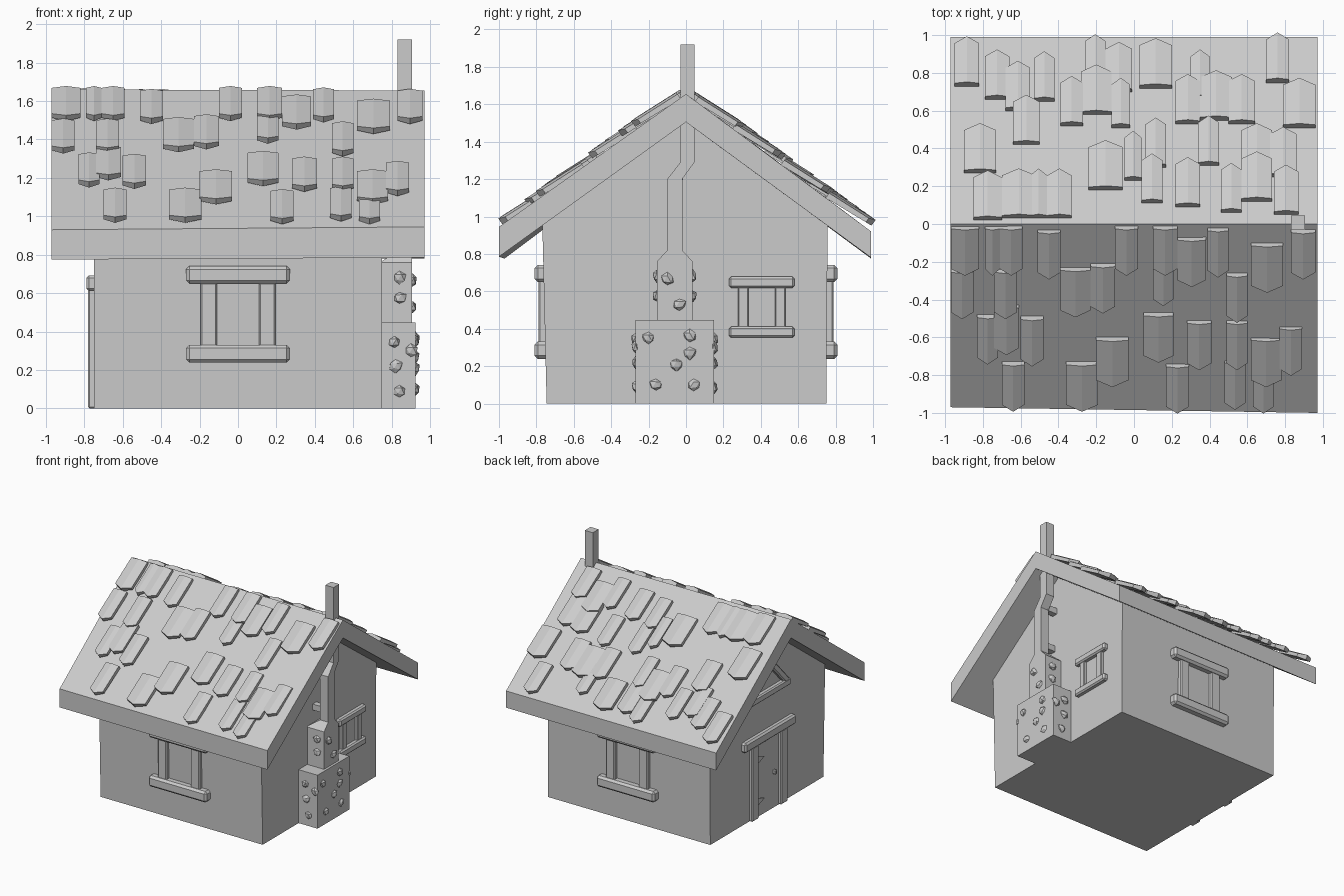
import bpy, bmesh, math, random
from mathutils import Matrix, Vector

if "Cube" in bpy.data.objects:
    bpy.data.objects.remove(bpy.data.objects["Cube"])

random.seed(4)
grey = bpy.data.materials.new("plain grey")
grey.diffuse_color = (0.6, 0.6, 0.6, 1)
grey.use_nodes = True
grey.node_tree.nodes["Principled BSDF"].inputs["Base Color"].default_value = grey.diffuse_color


def finish(name, bm):
    bmesh.ops.recalc_face_normals(bm, faces=bm.faces)
    me = bpy.data.meshes.new(name)
    bm.to_mesh(me)
    bm.free()
    me.materials.append(grey)
    ob = bpy.data.objects.new(name, me)
    bpy.context.collection.objects.link(ob)
    return ob


def loft(name, rings):
    """Skin a list of equal-length vertex rings and cap both ends."""
    bm = bmesh.new()
    rows = [[bm.verts.new(p) for p in r] for r in rings]
    n = len(rows[0])
    for a, b in zip(rows, rows[1:]):
        for i in range(n):
            bm.faces.new((a[i], a[(i + 1) % n], b[(i + 1) % n], b[i]))
    bm.faces.new(rows[0])
    bm.faces.new(rows[-1])
    return finish(name, bm)


def box(name, centre, size, bevel=0.0, mat=Matrix()):
    bm = bmesh.new()
    bmesh.ops.create_cube(bm, size=1)
    bmesh.ops.scale(bm, vec=size, verts=bm.verts)
    if bevel:
        bmesh.ops.bevel(bm, geom=bm.edges[:], offset=bevel, segments=1, affect='EDGES')
    bmesh.ops.translate(bm, vec=centre, verts=bm.verts)
    bm.transform(mat)
    return finish(name, bm)


# House body with gable ends
prof = [(-.745, 0), (.75, 0), (.757, .955), (0, 1.51), (-.768, .955)]
loft("house_body", [[(x, y, z) for y, z in prof] for x in (-.75, .75)])

# Roof slab, slightly uneven from end to end
left = [(-.97, .93), (0, 1.66), (.99, .92), (.99, .775), (0, 1.505), (-.97, .775)]
right = [(-1.0, .945), (0, 1.655), (.99, .92), (.99, .78), (0, 1.505), (-1.0, .785)]
loft("roof", [[(x, y, z) for y, z in p] for x, p in ((-.972, left), (.972, right))])

# Scattered shingles: (left x, right x, distance of upper edge from ridge)
front_tiles = [
    (-.97, -.82, .01), (-.79, -.71, .01), (-.71, -.59, .01), (-.51, -.39, .03), (-.10, .02, .01),
    (.10, .23, .01), (.23, .38, .07), (.39, .50, .02), (.62, .79, .10), (.83, .96, .03),
    (-.97, -.85, .24), (-.74, -.62, .24), (-.39, -.23, .23), (-.23, -.10, .21), (.10, .21, .17),
    (.49, .60, .26), (-.83, -.72, .48), (-.74, -.61, .43), (-.60, -.48, .49), (-.20, -.03, .60),
    (.05, .21, .47), (.28, .41, .51), (.49, .60, .51), (.62, .78, .60), (.77, .89, .54),
    (-.70, -.58, .73), (-.36, -.19, .73), (.17, .29, .74), (.48, .59, .72), (.63, .74, .74)]
back_tiles = [
    (-.95, -.82, .73), (-.79, -.66, .66), (-.68, -.55, .60), (-.53, -.42, .65), (-.26, -.15, .74),
    (-.15, -.01, .70), (.03, .20, .72), (.70, .82, .75), (-.64, -.50, .42), (-.39, -.27, .52),
    (-.28, -.12, .58), (-.12, -.02, .51), (.22, .35, .53), (.30, .40, .66), (.35, .52, .55),
    (.50, .64, .53), (.79, .96, .51), (-.90, -.73, .27), (-.24, -.06, .18), (-.05, .04, .23),
    (.04, .15, .11), (.06, .17, .30), (.34, .45, .31), (.57, .73, .27), (.72, .86, .25),
    (-.85, -.70, .02), (-.70, -.52, .03), (-.55, -.46, .03), (-.46, -.33, .03), (.22, .35, .09),
    (.46, .57, .06), (.57, .73, .12), (.74, .87, .05)]
A = math.atan2(.72, .98)


def shingles(name, tiles, side):
    bm = bmesh.new()
    down = Vector((0, side * math.cos(A), -math.sin(A)))
    up = Vector((0, side * math.sin(A), math.cos(A)))
    for x0, x1, d in tiles:
        base = Vector(((x0 + x1) / 2, 0, 1.655)) + down * (d / math.cos(A))
        w, L = (x1 - x0) / 2, .285
        # upper edge, shoulders and pointed tip, with a raised centre crease
        pts = [(-w, 0, 0), (0, 0, 1), (w, 0, 0), (w, L - .035, 0), (0, L, 1), (-w, L - .035, 0)]
        lo, hi = [], []
        for u, v, c in pts:
            t = v / L
            p = base + Vector((u, 0, 0)) + down * v
            lo.append(bm.verts.new(p + up * (-.005 + .025 * t)))
            hi.append(bm.verts.new(p + up * (.026 + .02 * t + .012 * c)))
        for r in (lo, hi):
            bm.faces.new((r[0], r[1], r[4], r[5]))
            bm.faces.new((r[1], r[2], r[3], r[4]))
        for i in range(6):
            j = (i + 1) % 6
            bm.faces.new((lo[i], lo[j], hi[j], hi[i]))
    finish(name, bm)


shingles("front_shingles", front_tiles, -1)
shingles("back_shingles", back_tiles, 1)


# Window frames: two sills and two posts, built facing -y
def window(name, pos, angle, s):
    m = Matrix.Translation(pos) @ Matrix.Rotation(angle, 4, 'Z') @ Matrix.Scale(s, 4)
    for k, label in ((-1, "lower"), (1, "upper")):
        box(f"{name}_{label}_sill", (0, -.02, k * .205), (.54, .075, .092), .017, m)
    for k, label in ((-1, "left"), (1, "right")):
        box(f"{name}_{label}_post", (k * .152, -.008, 0), (.085, .055, .36), .008, m)


window("front_window", (0, -.752, .49), 0, 1)
window("back_window", (0, .752, .49), math.pi, 1)
window("side_window", (.75, .405, .515), math.pi / 2, .65)

# Door on the left side
for k, label in ((-1, "front"), (1, "back")):
    box(f"door_{label}_post", (-.755, k * .19, .31), (.05, .09, .62), .008)
box("door_lintel", (-.757, 0, .652), (.065, .67, .082), .014)
box("door_panel", (-.752, 0, .305), (.008, .3, .61))
box("door_handle", (-.765, -.08, .3), (.03, .022, .035), .005)
for z in (.13, .48):
    loft("door_hinge", [[(x, .145, z - .035), (x, .145, z + .035), (x, .05, z)] for x in (-.75, -.763)])

# Triangular trim in the left gable
box("gable_trim_base", (-.757, 0, .995), (.06, .54, .06), .01)
for k in (-1, 1):
    m = Matrix.Translation((-.757, k * .12, 1.13)) @ Matrix.Rotation(-k * math.radians(47), 4, 'X')
    box("gable_trim_rafter", (0, 0, 0), (.055, .36, .055), .01, m)

# Stove chimney on the right side
box("chimney_base", (.835, -.06, .2235), (.18, .42, .447))
path = [(-.155, .035, .74, .905, .44), (-.155, .035, .74, .905, .76), (-.1, -.02, .83, .905, .82),
        (-.1, -.02, .83, .905, 1.2), (-.03, .045, .83, .905, 1.29), (-.03, .045, .83, .905, 1.92)]
loft("chimney_flue", [[(x0, y0, z), (x1, y0, z), (x1, y1, z), (x0, y1, z)] for y0, y1, x0, x1, z in path])
box("flue_bracket_lower", (.79, -.06, .9), (.1, .05, .05))
box("flue_bracket_upper", (.79, -.04, 1.22), (.1, .05, .05))


# Rough stones set into the chimney faces
def stone(p, axis):
    bm = bmesh.new()
    bmesh.ops.create_icosphere(bm, subdivisions=1, radius=.036)
    for v in bm.verts:
        v.co *= random.uniform(.8, 1.15)
        v.co[axis] *= .6
    bmesh.ops.translate(bm, vec=p, verts=bm.verts)
    finish("chimney_stone", bm)


for y, z in ((-.2, .35), (.02, .36), (.02, .27), (-.05, .21), (-.16, .1), (.04, .1)):
    stone((.925, y, z), 0)
for y, z in ((-.1, .665), (-.035, .53)):
    stone((.908, y, z), 0)
for y in (-.27, .15):
    for x, z in ((.815, .345), (.82, .22), (.84, .09), (.9, .3)):
        stone((x, y, z), 1)
for y in (-.157, .037):
    for x, z in ((.84, .68), (.84, .575)):
        stone((x, y, z), 1)
